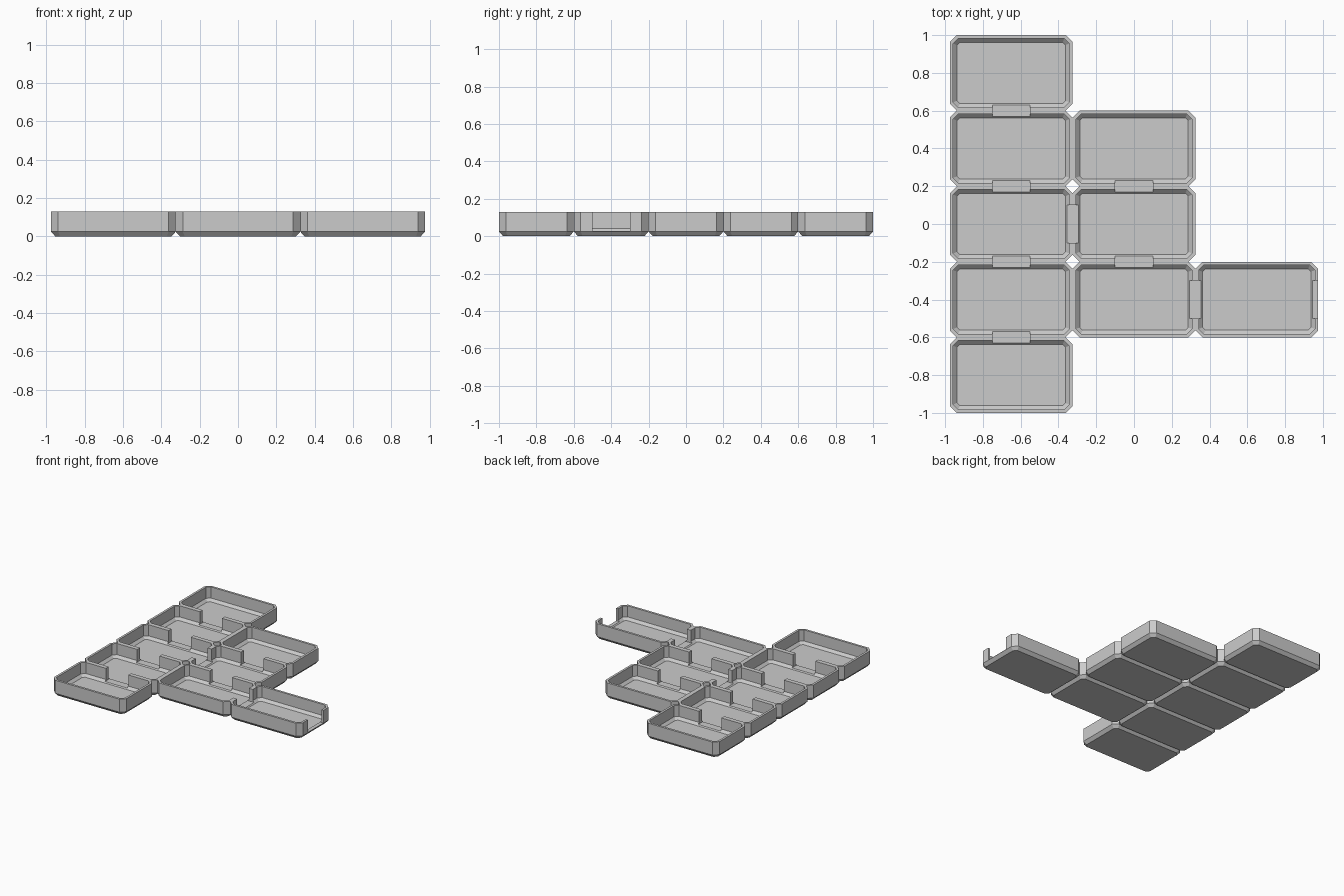
import bpy, bmesh

if "Cube" in bpy.data.objects:
    bpy.data.objects.remove(bpy.data.objects["Cube"])

W, D, H = 0.65, 0.4, 0.13      # room pitch and wall height
C = 0.037                      # plan corner cut
SILL = 0.028                   # doorway threshold height
columns = {-1: (-2, -1, 0, 1, 2), 0: (-1, 0, 1), 1: (-1,)}


def octagon(bm, cx, cy, inset, z):
    """Rectangle with cut corners, offset evenly inward."""
    x, y, c = W / 2 - inset, D / 2 - inset, C - 0.586 * inset
    pts = [(x, -y + c), (x, y - c), (x - c, y), (-x + c, y),
           (-x, y - c), (-x, -y + c), (-x + c, -y), (x - c, -y)]
    return [bm.verts.new((cx + px, cy + py, z)) for px, py in pts]


def make_object(name, bm):
    bmesh.ops.recalc_face_normals(bm, faces=bm.faces)
    me = bpy.data.meshes.new(name)
    bm.to_mesh(me)
    bm.free()
    ob = bpy.data.objects.new(name, me)
    bpy.context.collection.objects.link(ob)
    return ob


def tray(name, cx, cy):
    """Open room: bevelled base, walls, rim, inner bevel and floor."""
    bm = bmesh.new()
    profile = [(0.022, 0), (0, 0.025), (0, H), (0.018, H), (0.018, 0.04), (0.038, 0.02)]
    rings = [octagon(bm, cx, cy, i, z) for i, z in profile]
    for a, b in zip(rings, rings[1:]):
        for k in range(8):
            n = (k + 1) % 8
            bm.faces.new((a[k], a[n], b[n], b[k]))
    bm.faces.new(rings[0][::-1])
    bm.faces.new(rings[-1])
    return make_object(name, bm)


def door(cx, cy, sx, sy, rooms):
    """Cut an open-topped doorway through the walls of the given rooms."""
    bm = bmesh.new()
    bmesh.ops.create_cube(bm, size=1)
    for v in bm.verts:
        v.co = (cx + v.co.x * sx, cy + v.co.y * sy, SILL if v.co.z < 0 else H + 0.1)
    cutter = make_object("doorway_cutter", bm)
    cutter.hide_render = True
    cutter.hide_viewport = True
    for room in rooms:
        m = room.modifiers.new("doorway", 'BOOLEAN')
        m.operation, m.solver, m.object = 'DIFFERENCE', 'EXACT', cutter


# Rooms
rooms = {}
for i, rows in columns.items():
    for j in rows:
        rooms[i, j] = tray(f"room_{i + 2}_{j + 3}", i * W, j * D)

# Doorways between rooms stacked in the same column
for (i, j), room in rooms.items():
    if (i, j + 1) in rooms:
        door(i * W, (j + 0.5) * D, 0.2, 0.1, [room, rooms[i, j + 1]])

# Doorways between columns, and the exit on the far right
for i, j in ((-1, 0), (0, -1), (1, -1)):
    pair = [rooms[k, j] for k in (i, i + 1) if (k, j) in rooms]
    door((i + 0.5) * W, j * D, 0.1, 0.2, pair)
